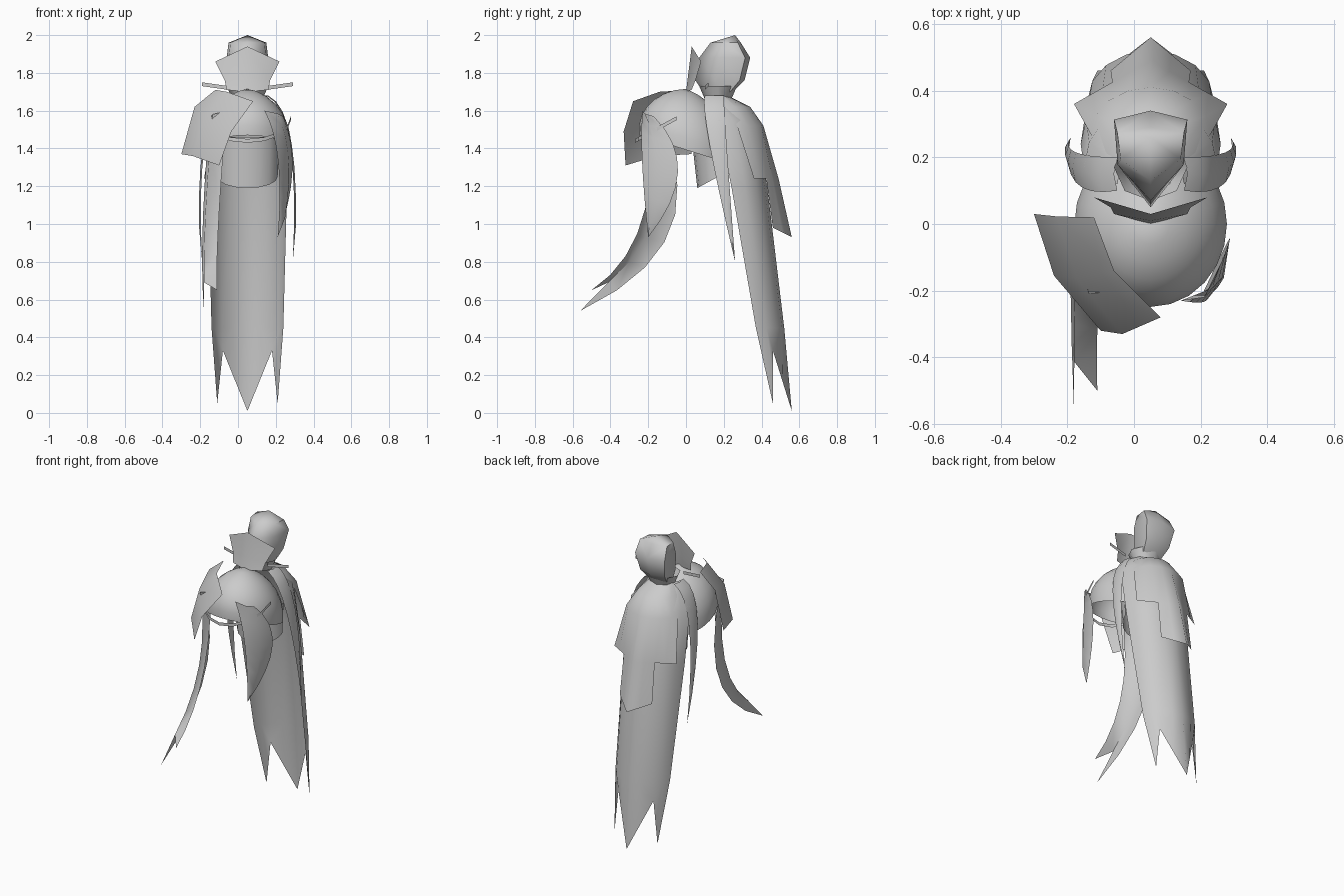
import bpy
import bmesh
from math import sin, cos, radians
from mathutils import Vector

cube = bpy.data.objects.get("Cube")
if cube:
    bpy.data.objects.remove(cube, do_unlink=True)

CENTRE_X = .05

cloth = bpy.data.materials.new("plain_grey")
cloth.use_nodes = True
grey = (.6, .6, .6, 1)
cloth.diffuse_color = grey
cloth.node_tree.nodes["Principled BSDF"].inputs["Base Color"].default_value = grey


def ring(width, middle, depth, height, sweep=90, rise=0, steps=4):
    """Half an oval, starting on the centre line and sweeping round one side."""
    points = []
    for step in range(steps + 1):
        angle = radians(sweep * step / steps)
        points.append(Vector((width * sin(angle),
                              middle + depth * cos(angle),
                              height + rise * (1 - cos(angle)))))
    return points


def line(start, end, steps):
    """Evenly spaced points along a straight hem."""
    start, end = Vector(start), Vector(end)
    return [start.lerp(end, step / steps) for step in range(steps + 1)]


def bend(start, pull, end, amount):
    """Point on a curve that leaves start, leans to pull and reaches end."""
    start, pull, end = Vector(start), Vector(pull), Vector(end)
    first_leg = start.lerp(pull, amount)
    second_leg = pull.lerp(end, amount)
    return first_leg.lerp(second_leg, amount)


def panel(front_edge, back_edge, bulge, steps=8):
    """Rows of cloth between two curved edges, folded along the middle."""
    rows = []
    for step in range(steps + 1):
        front = bend(*front_edge, step / steps)
        back = bend(*back_edge, step / steps)
        fold = front.lerp(back, .5)
        # The fold fades out where the two edges meet in a tip
        if (front - back).length > .01:
            fold += Vector(bulge)
        rows.append([front, fold, back])
    return rows


def sheet(name, rows, mirrored=True, smooth_angle=60):
    """Skin rows of points; a short row leaves a step in the hem."""
    bm = bmesh.new()
    grid = [[bm.verts.new(point) for point in row] for row in rows]
    for upper, lower in zip(grid, grid[1:]):
        for i in range(min(len(upper), len(lower)) - 1):
            bm.faces.new((upper[i], upper[i + 1], lower[i + 1], lower[i]))
    bmesh.ops.remove_doubles(bm, verts=bm.verts, dist=.001)
    bmesh.ops.recalc_face_normals(bm, faces=bm.faces)
    # Turn the cloth so that it faces away from the body
    body = Vector((0 if mirrored else CENTRE_X, .1, 1.4))
    outward = 0
    for face in bm.faces:
        away = face.calc_center_median() - body
        away.z /= 5
        outward += face.normal.dot(away) * face.calc_area()
    if outward < 0:
        bmesh.ops.reverse_faces(bm, faces=bm.faces)
    mesh = bpy.data.meshes.new(name)
    bm.to_mesh(mesh)
    bm.free()
    mesh.materials.append(cloth)
    obj = bpy.data.objects.new(name, mesh)
    bpy.context.collection.objects.link(obj)
    if mirrored:
        obj.location.x = CENTRE_X
        mirror = obj.modifiers.new("both_sides", "MIRROR")
        mirror.use_clip = True
        mirror.merge_threshold = .001
    bpy.ops.object.select_all(action="DESELECT")
    obj.select_set(True)
    bpy.context.view_layer.objects.active = obj
    bpy.ops.object.shade_smooth_by_angle(angle=radians(smooth_angle))


# Faceted hood: ridged in front, broad and blunt behind
hood_levels = [(.26, .26, 0, 2), (.13, .29, .1, 1.96), (.07, .34, .11, 1.88),
               (.05, .31, .09, 1.76), (.09, .25, .07, 1.7)]
hood = []
for front, back, width, height in hood_levels:
    cheek = front + (back - front) * .4
    nape = front + (back - front) * .9
    hood.append([(0, front, height), (width * .9, cheek, height),
                 (width, nape, height), (0, back, height)])
sheet("hood", hood)

# Raised plate in front of the face, narrowing to a waist
sheet("front_collar", [[(0, .03, 1.94), (.17, .08, 1.86)],
                       [(0, .01, 1.78), (.12, .05, 1.76)],
                       [(0, 0, 1.7), (.11, .03, 1.71)]])

# Flared neck band with a thin spike on each side
sheet("neck_band", [ring(.11, .17, -.1, 1.73, sweep=180),
                    ring(.08, .17, -.07, 1.66, sweep=180)])
sheet("collar_spike", [[(.1, .1, 1.73), (.24, .12, 1.75)],
                       [(.1, .1, 1.71), (.24, .12, 1.73)]])

# Domed chest whose lower rim drops towards the sides
chest = []
for level in range(8):
    tilt = radians(14 * level)
    chest.append(ring(.23 * sin(tilt), 0, -.25 * sin(tilt), 1.5 + .215 * cos(tilt),
                      sweep=180, rise=-level / 90, steps=12))
sheet("chest", chest)

# Cloth hanging under the chest, and the cord around it
sheet("belly_cloth", [ring(.17, .17, -.14, 1.46),
                      ring(.16, .17, -.11, 1.19, rise=.06)])
sheet("chest_cord", [ring(.23, -.05, -.22, height, rise=.12)
                     for height in (1.45, 1.43)])

# Long back cape whose hem zigzags into three points
cape_levels = [(.1, .12, .1, 1.68), (.2, .17, .2, 1.55),
               (.21, .24, .19, 1.2), (.19, .37, .15, .45)]
hem_notch = (.13, .46, .33)
cape_hem = line((0, .56, .01), hem_notch, 2) + line(hem_notch, (.16, .46, .05), 2)[1:]
sheet("long_cape", [ring(*level) for level in cape_levels] + [cape_hem])

# Short upper cape opening into a straight, stepped hem
mantle_levels = [(.08, .18, .04, 1.68), (.13, .21, .13, 1.62), (.18, .27, .14, 1.52)]
mantle_hem = line((0, .49, 1.24), (.23, .36, 1.24), 4)
mantle_tail = line((0, .56, .93), (.12, .46, .98), 2)
sheet("upper_cape", [ring(*level) for level in mantle_levels]
      + [mantle_hem, mantle_tail])

# Narrow pointed streamer down each side
streamer_tip = (.24, .26, .8)
sheet("side_streamer", panel(
    front_edge=((.1, .1, 1.68), (.28, .07, 1.6), streamer_tip),
    back_edge=((.1, .2, 1.68), (.28, .2, 1.6), streamer_tip),
    bulge=(.01, 0, 0)))

# Single shoulder guard
sheet("right_shoulder_guard", panel(
    front_edge=((.08, -.28, 1.65), (-.06, -.36, 1.5), (-.1, -.32, 1.31)),
    back_edge=((-.12, .02, 1.71), (-.25, .02, 1.7), (-.3, .03, 1.37)),
    bulge=(-.04, -.01, .02), steps=2), mirrored=False, smooth_angle=40)

# Short empty sleeve closing to a point
left_tip = (.21, -.2, .93)
sheet("left_sleeve", panel(
    front_edge=((.14, -.23, 1.6), (.25, -.25, 1.4), left_tip),
    back_edge=((.24, -.17, 1.57), (.35, .1, 1.3), left_tip),
    bulge=(.02, -.02, 0)), mirrored=False)

# Long sleeve sweeping forward, with a notch between its two tips
right_sleeve = panel(
    front_edge=((-.06, -.2, 1.6), (-.12, -.12, .9), (-.11, -.5, .65)),
    back_edge=((-.15, -.16, 1.56), (-.21, .2, .9), (-.18, -.56, .54)),
    bulge=(-.03, -.03, 0), steps=7)
right_sleeve[-1][1] = right_sleeve[-2][1]
sheet("right_sleeve", right_sleeve, mirrored=False)
